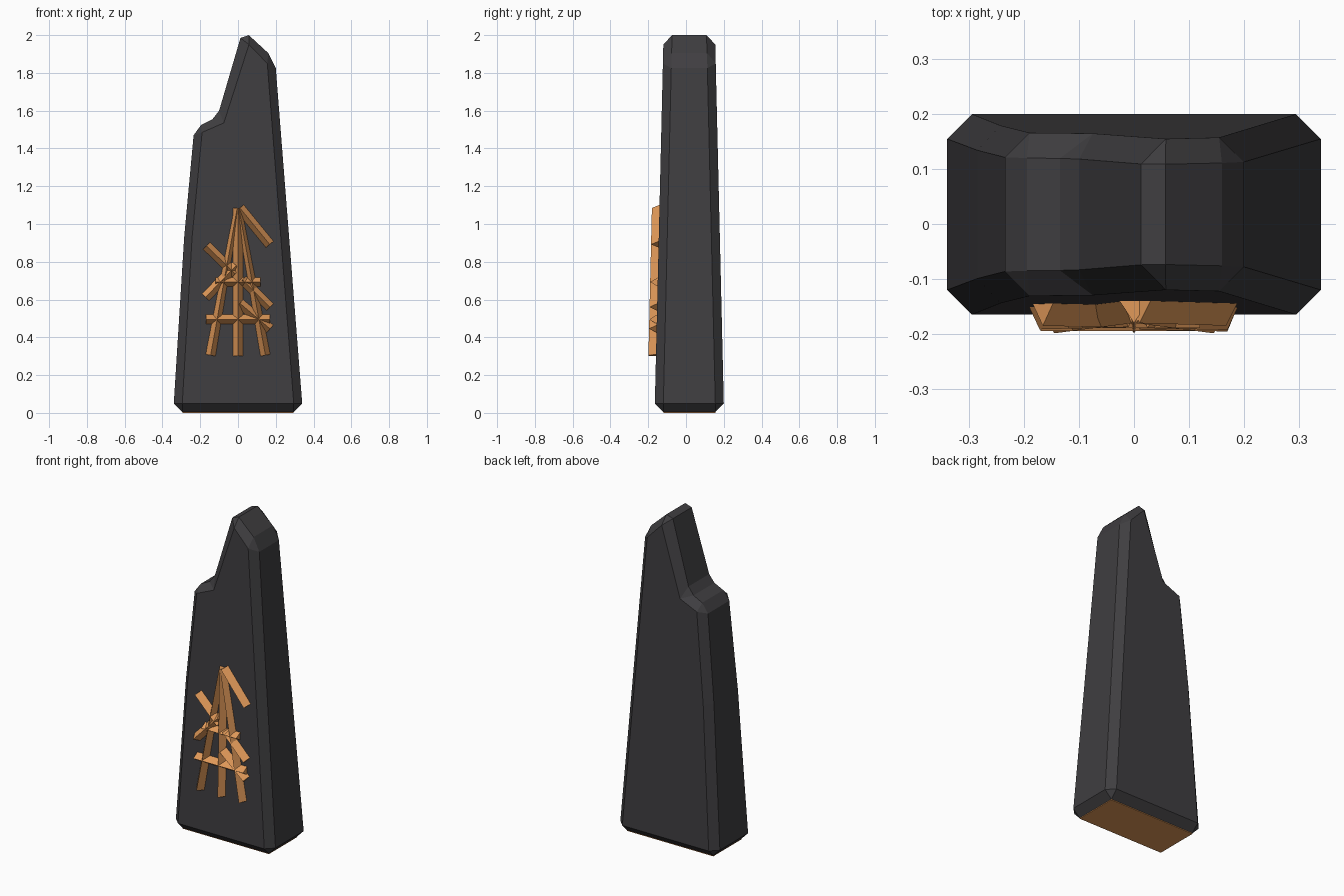
import bpy, bmesh
from mathutils import Vector

if "Cube" in bpy.data.objects:
    bpy.data.objects.remove(bpy.data.objects["Cube"])


def material(name, rgb):
    m = bpy.data.materials.new(name)
    m.diffuse_color = (*rgb, 1)
    m.use_nodes = True
    m.node_tree.nodes["Principled BSDF"].inputs["Base Color"].default_value = m.diffuse_color
    return m


DARK = material("dark_stone", (0.05, 0.048, 0.052))
ORANGE = material("orange_glow", (0.75, 0.32, 0.1))


def front_y(z):
    return -0.165 + 0.045 * (z - 0.05) / 1.9


def back_y(z):
    return 0.2 - 0.045 * (z - 0.05) / 1.9


def finish(bm, name, mat):
    bmesh.ops.recalc_face_normals(bm, faces=bm.faces[:])
    me = bpy.data.meshes.new(name)
    bm.to_mesh(me)
    bm.free()
    me.materials.append(mat)
    ob = bpy.data.objects.new(name, me)
    bpy.context.collection.objects.link(ob)
    return ob


# Standing stone: silhouette points paired with their chamfered cap points
PROFILE = [
    ((-0.295, 0.004), (-0.295, 0.05)), ((-0.34, 0.05), (-0.295, 0.05)),
    ((-0.285, 0.93), (-0.243, 0.93)), ((-0.235, 1.47), (-0.19, 1.485)),
    ((-0.195, 1.525), (-0.19, 1.485)), ((-0.135, 1.555), (-0.075, 1.535)),
    ((-0.10, 1.60), (-0.075, 1.535)), ((0.013, 1.985), (0.058, 1.95)),
    ((0.057, 2.0), (0.058, 1.95)), ((0.16, 1.905), (0.155, 1.85)),
    ((0.20, 1.825), (0.155, 1.85)), ((0.34, 0.05), (0.295, 0.05)),
    ((0.295, 0.004), (0.295, 0.05)),
]
CH = 0.045
bm = bmesh.new()
cache = {}


def vert(x, y, z):
    key = (round(x, 4), round(y, 4), round(z, 4))
    if key not in cache:
        cache[key] = bm.verts.new(key)
    return cache[key]


def face(verts):
    verts = list(dict.fromkeys(verts))
    if len(verts) > 2:
        bm.faces.new(verts)


rings = [
    [vert(x, front_y(z), z) for _, (x, z) in PROFILE],
    [vert(x, front_y(max(z, 0.05)) + CH, z) for (x, z), _ in PROFILE],
    [vert(x, back_y(max(z, 0.05)) - CH, z) for (x, z), _ in PROFILE],
    [vert(x, back_y(z), z) for _, (x, z) in PROFILE],
]
for a, b in zip(rings, rings[1:]):
    for i in range(len(a)):
        j = (i + 1) % len(a)
        face([a[i], a[j], b[j], b[i]])
face(rings[0])
face(rings[-1])
finish(bm, "standing_stone", DARK)

# Orange underside plate
bm = bmesh.new()
bmesh.ops.create_cube(bm, size=1)
for v in bm.verts:
    v.co = (v.co.x * 0.59, v.co.y * 0.275 + 0.018, (v.co.z + 0.5) * 0.008)
finish(bm, "base_plate", ORANGE)


# Carved symbol: ridged bars lying on the sloping front face
def bar(name, start, end, w0=0.028, w1=0.028, height=0.04):
    bm = bmesh.new()
    a, b = Vector(start), Vector(end)
    d = (b - a).normalized()
    side = Vector((-d.y, d.x))
    ends = []
    for p, w in ((a, w0), (b, w1)):
        tri = []
        for off, h in ((-w, -0.003), (w, -0.003), (0, height)):
            q = p + side * off
            tri.append(bm.verts.new((q.x, front_y(q.y) - h, q.y)))
        ends.append(tri)
        bm.faces.new(tri)
    for i in range(3):
        j = (i + 1) % 3
        bm.faces.new([ends[0][i], ends[0][j], ends[1][j], ends[1][i]])
    finish(bm, name, ORANGE)


bar("symbol_stem", (0, 0.30), (0, 1.085))
for s, label in ((-1, "left"), (1, "right")):
    bar("symbol_leg_" + label, (s * 0.145, 0.305), (s * 0.005, 1.08), 0.028, 0.016)
bar("symbol_upper_crossbar", (-0.12, 0.693), (0.12, 0.693), 0.025, 0.025)
bar("symbol_lower_crossbar", (-0.17, 0.495), (0.17, 0.495), 0.027, 0.027)
DIAGONALS = [
    ((0.01, 1.085), (0.168, 0.892)), ((-0.166, 0.885), (-0.015, 0.735)),
    ((-0.172, 0.612), (-0.01, 0.78)), ((0.025, 0.705), (0.17, 0.56)),
    ((0.01, 0.58), (0.17, 0.445)),
]
for i, (p, q) in enumerate(DIAGONALS):
    bar(f"symbol_diagonal_{i + 1}", p, q)
